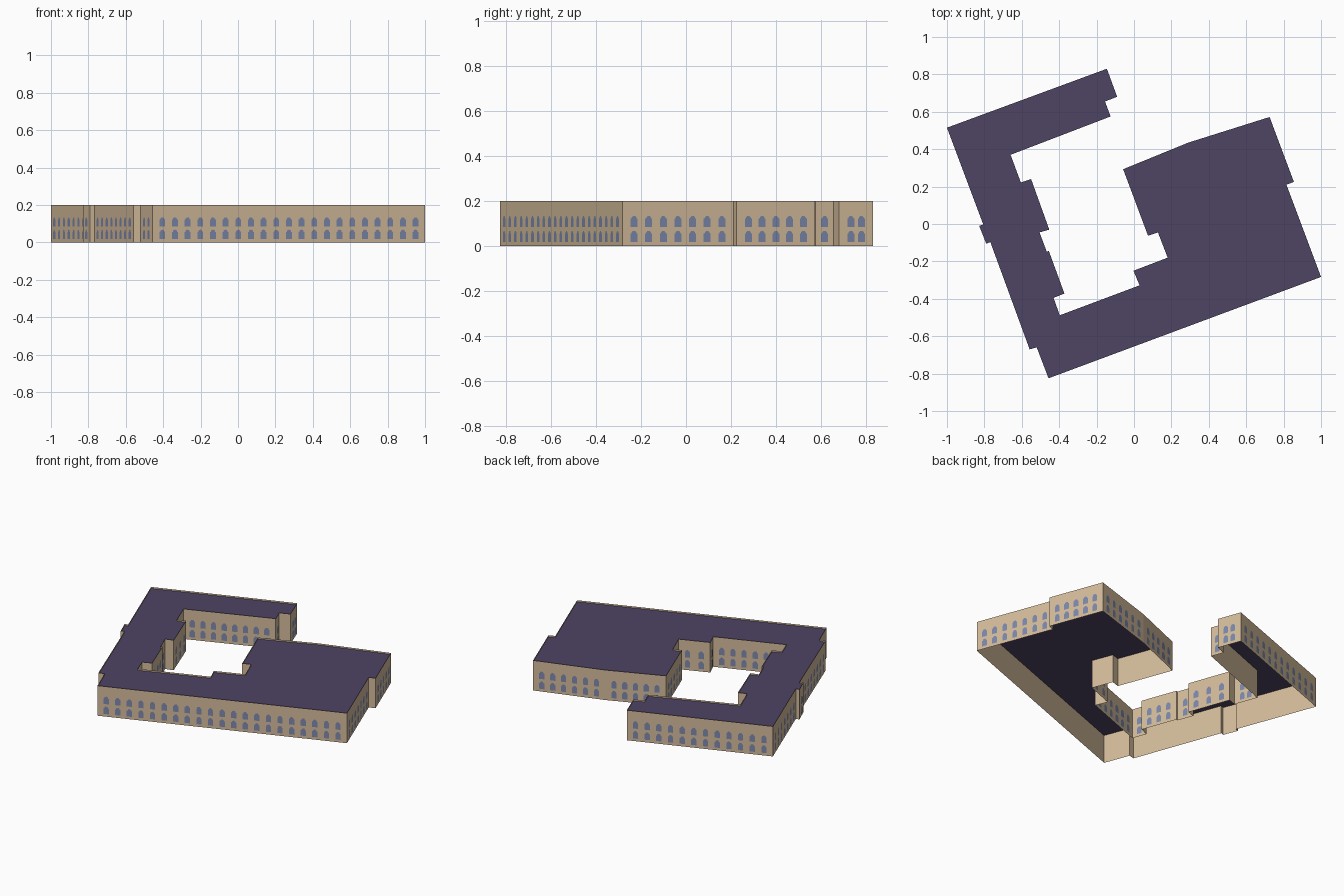
import bpy
import bmesh
import math
from mathutils import Vector

cube = bpy.data.objects.get("Cube")
if cube:
    bpy.data.objects.remove(cube, do_unlink=True)


def linear(c):
    c /= 255
    return c / 12.92 if c <= 0.04045 else ((c + 0.055) / 1.055) ** 2.4


def material(name, rgb):
    mat = bpy.data.materials.new(name)
    mat.use_nodes = True
    color = [linear(c) for c in rgb] + [1]
    mat.diffuse_color = color
    mat.node_tree.nodes["Principled BSDF"].inputs["Base Color"].default_value = color
    return mat


def finish(name, bm, mat):
    mesh = bpy.data.meshes.new(name)
    bm.to_mesh(mesh)
    bm.free()
    mesh.materials.append(mat)
    obj = bpy.data.objects.new(name, mesh)
    bpy.context.scene.collection.objects.link(obj)
    return obj


stone = material("sand stone", (212, 188, 155))
slate = material("purple slate", (78, 67, 100))
glass = material("blue grey glass", (124, 136, 172))

HEIGHT = 0.2
ROOF_Z = 0.19

# Footprint, clockwise from the north-west corner
footprint = [Vector(p) for p in (
    (-1, .515), (-.145, .83), (-.09, .68), (-.155, .655), (-.125, .575),
    (-.66, .37), (-.605, .222), (-.55, .24), (-.453, -.03), (-.505, -.045),
    (-.467, -.147), (-.455, -.145), (-.372, -.372), (-.43, -.395),
    (-.397, -.488), (.03, -.328), (-.003, -.25), (.18, -.18), (.128, -.045),
    (.075, -.063), (-.058, .293), (.29, .435), (.725, .572), (.855, .225),
    (.815, .21), (1, -.283), (-.457, -.825), (-.52, -.66), (-.558, -.67),
    (-.768, -.097), (-.79, -.105), (-.828, -.01), (-.806, -.003))]
sides = list(zip(footprint, footprint[1:] + footprint[:1]))

# Outer and courtyard walls: an open shell
bm = bmesh.new()
low = [bm.verts.new((p.x, p.y, 0)) for p in footprint]
high = [bm.verts.new((p.x, p.y, HEIGHT)) for p in footprint]
for i in range(len(footprint)):
    j = (i + 1) % len(footprint)
    bm.faces.new((low[j], low[i], high[i], high[j]))
finish("walls", bm, stone)

# Flat roof set just below the wall tops
bm = bmesh.new()
bm.faces.new([bm.verts.new((p.x, p.y, ROOF_Z)) for p in reversed(footprint)])
finish("roof", bm, slate)

# Arched window outline: wide lower panes under a narrower round head
WIDTH, TALL = 0.033, 0.05
half, head = WIDTH / 2, WIDTH * 0.38
spring = TALL - head
outline = [(-half, 0), (half, 0), (half, spring), (head, spring)]
outline += [(head * math.cos(math.pi * k / 6), spring + head * math.sin(math.pi * k / 6))
            for k in range(1, 6)]
outline += [(-head, spring), (-half, spring)]

# Two rows of windows on every wall long enough to hold them
MARGIN, PITCH = 0.055, 0.071
bm = bmesh.new()
for start, end in sides:
    run = end - start
    length = run.length
    if length < 0.075:
        continue
    along = run.normalized()
    outward = Vector((-along.y, along.x))
    span = length - 2 * MARGIN
    count = round(span / PITCH) + 1 if span > 0.03 else 1
    for i in range(count):
        offset = MARGIN + span * i / (count - 1) if count > 1 else length / 2
        middle = start + along * offset + outward * 0.002
        for sill in (0.018, 0.084):
            verts = []
            for u, v in outline:
                p = middle - along * u
                verts.append(bm.verts.new((p.x, p.y, sill + v)))
            bm.faces.new(verts)
finish("windows", bm, glass)
